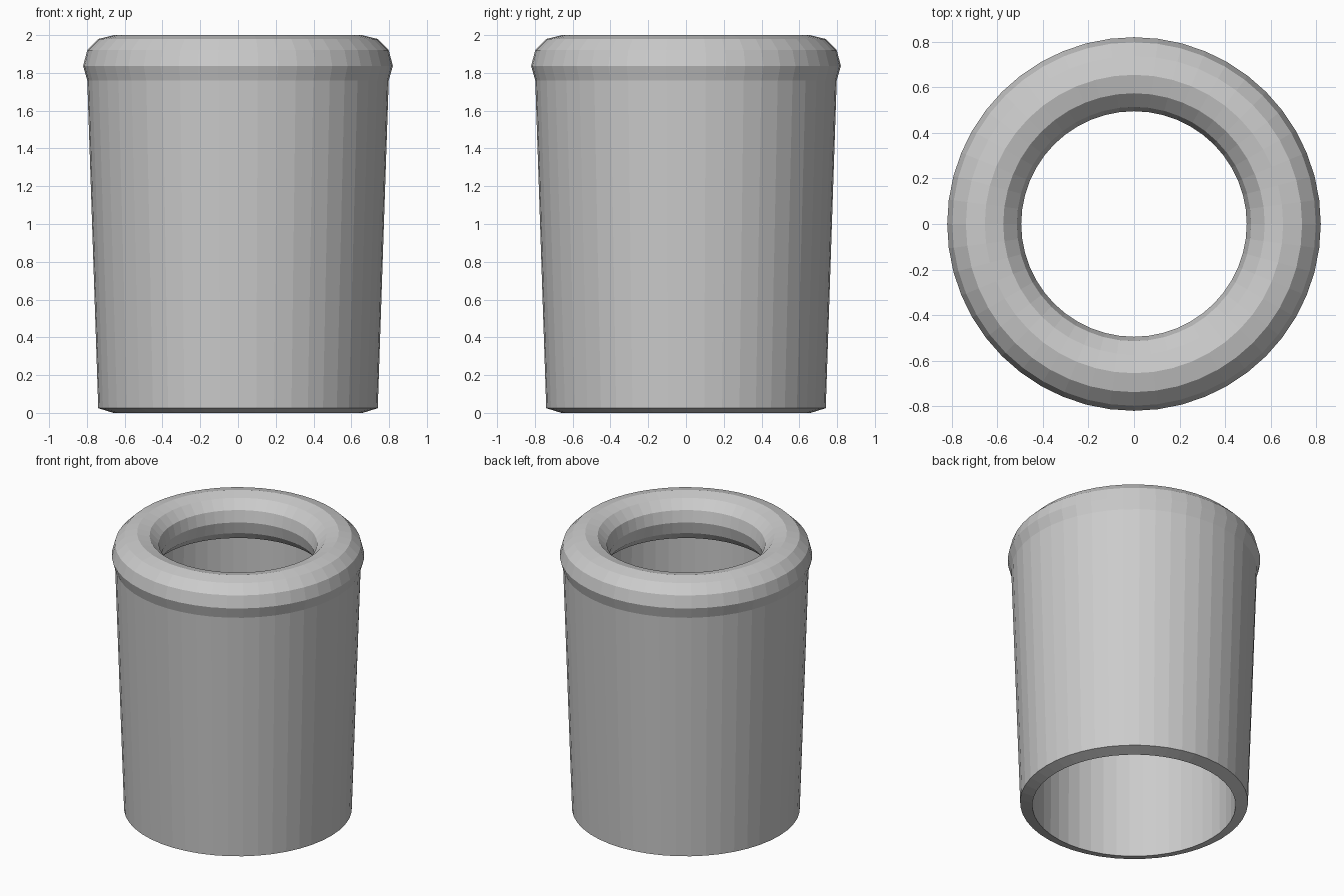
import bpy, bmesh, math

if "Cube" in bpy.data.objects:
    bpy.data.objects.remove(bpy.data.objects["Cube"])

SEGMENTS = 48

grey = bpy.data.materials.new("plain grey")
grey.diffuse_color = (0.6, 0.6, 0.6, 1)
grey.use_nodes = True
grey.node_tree.nodes["Principled BSDF"].inputs["Base Color"].default_value = grey.diffuse_color


def lathe(name, profile):
    """Spin a closed (radius, height) profile around z, flat shaded."""
    bm = bmesh.new()
    rings = []
    for k in range(SEGMENTS):
        a = 2 * math.pi * k / SEGMENTS
        rings.append([bm.verts.new((r * math.cos(a), r * math.sin(a), z)) for r, z in profile])
    n = len(profile)
    for k in range(SEGMENTS):
        p, q = rings[k], rings[(k + 1) % SEGMENTS]
        for i in range(n):
            j = (i + 1) % n
            bm.faces.new((p[i], q[i], q[j], p[j]))
    bmesh.ops.recalc_face_normals(bm, faces=bm.faces)
    mesh = bpy.data.meshes.new(name)
    bm.to_mesh(mesh)
    bm.free()
    mesh.materials.append(grey)
    obj = bpy.data.objects.new(name, mesh)
    bpy.context.collection.objects.link(obj)
    return obj


# One continuous section: tapered wall, rolled lip, straight bore
profile = [
    (0.66, 0.0), (0.74, 0.025),                  # sloped foot
    (0.798, 1.76),                               # outer wall
    (0.82, 1.837), (0.798, 1.92), (0.738, 1.98), # lip outside
    (0.655, 2.0),                                # rim
    (0.574, 1.98), (0.514, 1.92), (0.495, 1.84), # lip inside
    (0.514, 1.755), (0.574, 1.692),
    (0.655, 1.672),                              # lip underside meets bore
]
lathe("sleeve_with_rolled_lip", profile)
